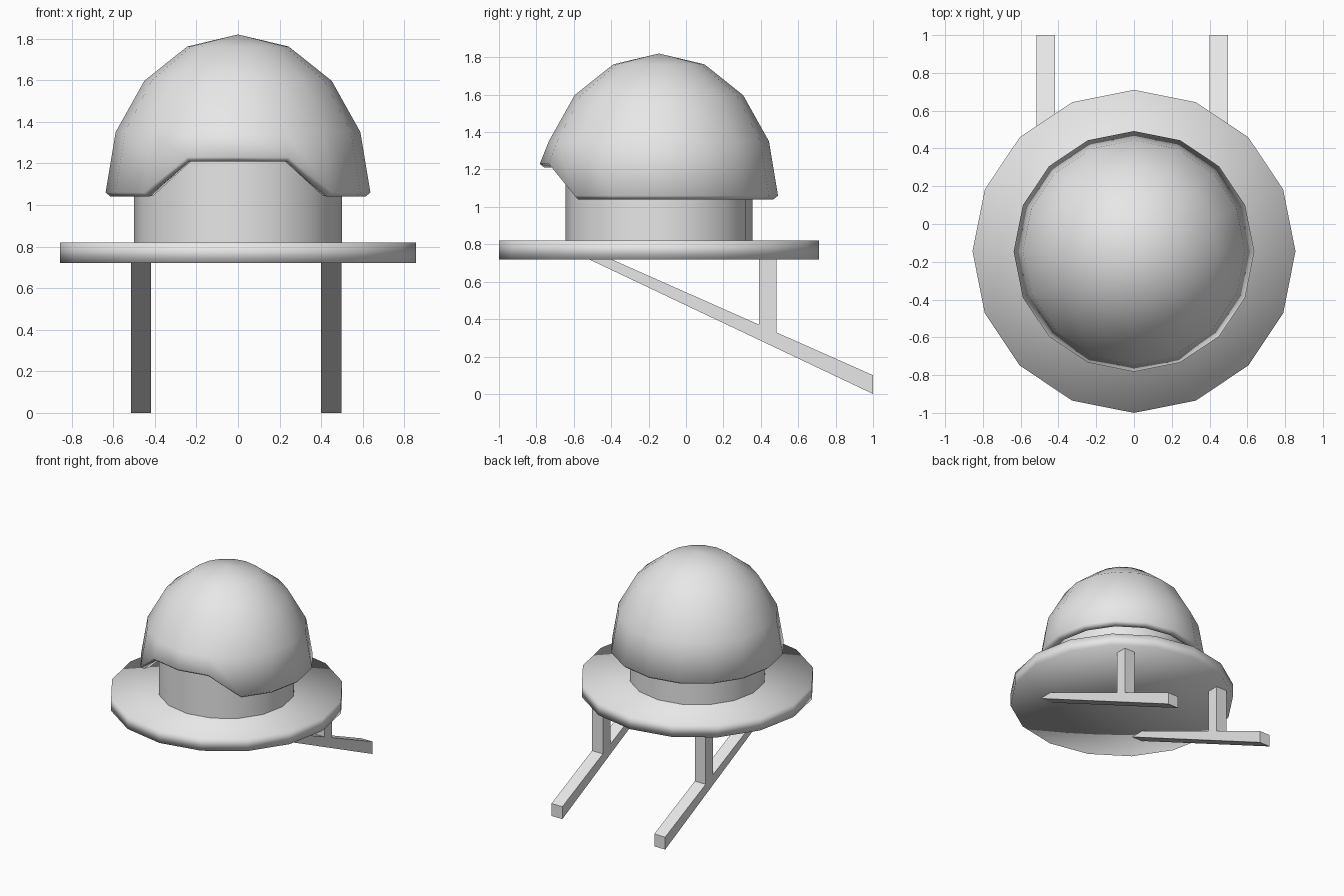
import bpy, bmesh
from math import cos, sin, pi, radians

cube = bpy.data.objects.get("Cube")
if cube:
    bpy.data.objects.remove(cube, do_unlink=True)

grey = bpy.data.materials.new("light grey")
grey.use_nodes = True
grey.diffuse_color = (0.8, 0.8, 0.8, 1)
grey.node_tree.nodes["Principled BSDF"].inputs["Base Color"].default_value = (0.8, 0.8, 0.8, 1)

SIDES = 16
CENTRE_Y = -0.145


def finish(bm, name, smooth):
    bmesh.ops.recalc_face_normals(bm, faces=bm.faces)
    for f in bm.faces:
        f.smooth = smooth
    mesh = bpy.data.meshes.new(name)
    bm.to_mesh(mesh)
    bm.free()
    mesh.materials.append(grey)
    obj = bpy.data.objects.new(name, mesh)
    bpy.context.collection.objects.link(obj)
    return obj


def lathe(name, profile, lifts=None):
    """Revolve (radius, z) points; lifts raises the front of given rings."""
    bm = bmesh.new()
    rings = []
    for i, (r, z) in enumerate(profile):
        if r == 0:
            rings.append([bm.verts.new((0, CENTRE_Y, z))] * SIDES)
            continue
        ring = []
        for k in range(SIDES):
            a = 2 * pi * k / SIDES
            front = sin(a) < -0.9
            lift = lifts.get(i, 0) if lifts and front else 0
            ring.append(bm.verts.new((r * cos(a), CENTRE_Y + r * sin(a), z + lift)))
        rings.append(ring)
    for low, high in zip(rings, rings[1:]):
        for k in range(SIDES):
            n = (k + 1) % SIDES
            corners = list(dict.fromkeys((low[k], low[n], high[n], high[k])))
            bm.faces.new(corners)
    return finish(bm, name, True)


def prism(name, x0, x1, outline):
    """Extrude a (y, z) outline across x."""
    bm = bmesh.new()
    a = [bm.verts.new((x0, y, z)) for y, z in outline]
    b = [bm.verts.new((x1, y, z)) for y, z in outline]
    bm.faces.new(a)
    bm.faces.new(b[::-1])
    for k in range(len(a)):
        n = (k + 1) % len(a)
        bm.faces.new((a[k], b[k], b[n], a[n]))
    return finish(bm, name, False)


# Round platform and the drum standing on it
platform = lathe("platform", [(0, 0.72), (0.855, 0.72), (0.855, 0.82), (0, 0.82)])
drum = lathe("drum", [(0, 0.81), (0.5, 0.81), (0.5, 1.3), (0, 1.3)])
bpy.ops.object.select_all(action="DESELECT")
drum.select_set(True)
bpy.context.view_layer.objects.active = drum
bpy.ops.object.shade_smooth_by_angle(angle=radians(30))

# Hollow dome with a thick rim, raised over the front opening
angles = [radians(22.5 * i) for i in range(5)]
outer = [(0.637 * sin(a) if a else 0, 1.06 + 0.76 * cos(a)) for a in angles]
inner = [(0.575 * sin(a) if a else 0, 1.045 + 0.71 * cos(a)) for a in reversed(angles)]
lift = 0.17
dome = lathe("dome", outer + [(0.612, 1.04)] + inner, {4: lift, 5: lift, 6: lift})

# Two slanting beams, each with an upright post
beam = [(1, 0), (1, 0.1), (-0.41, 0.725), (-0.53, 0.725)]
post = [(0.39, 0.368), (0.485, 0.327), (0.485, 0.725), (0.39, 0.725)]
for side, x in (("left", 0.4), ("right", -0.515)):
    prism(side + "_beam", x, x + 0.097, beam)
    prism(side + "_post", x, x + 0.097, post)
